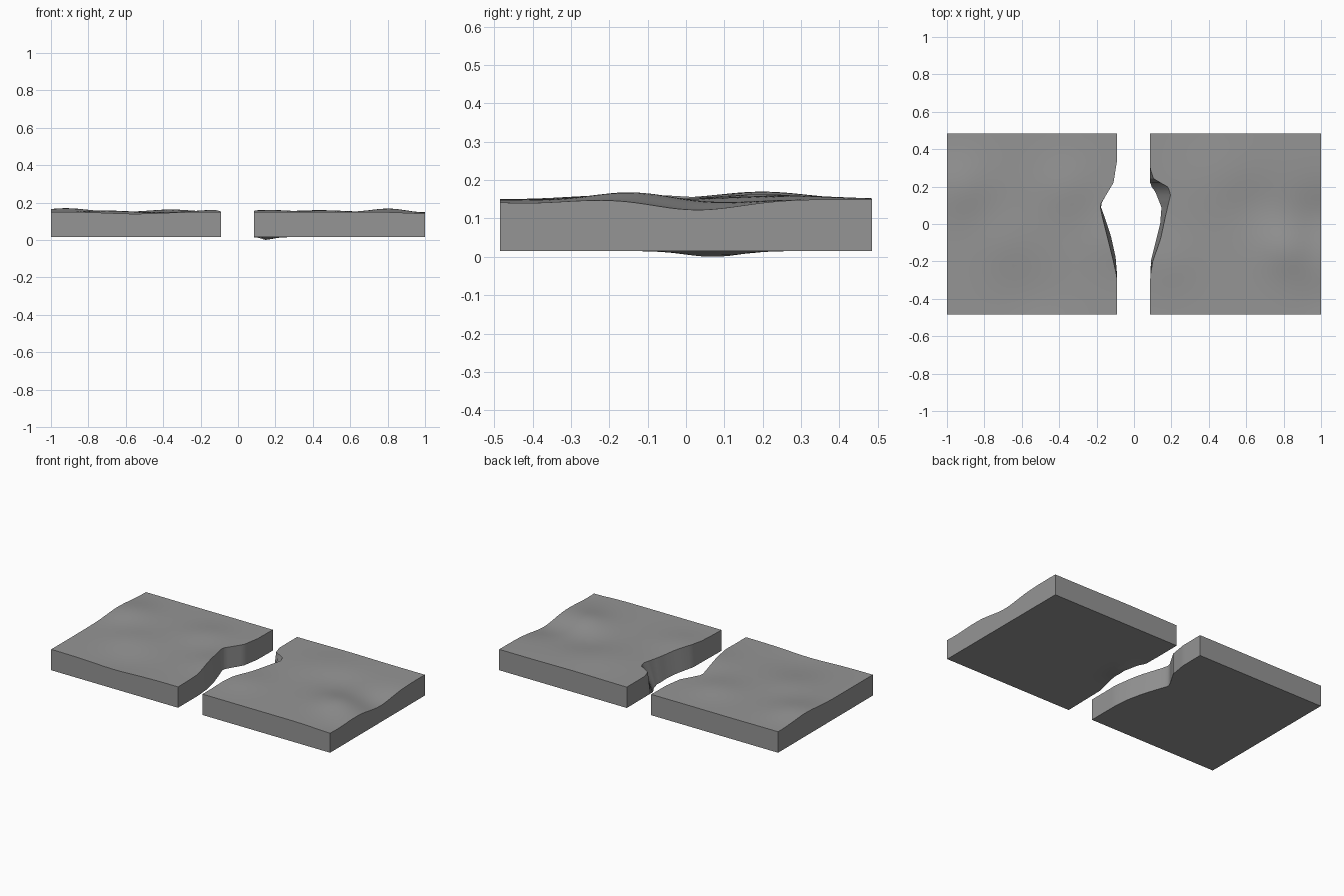
import bpy, bmesh, math

if "Cube" in bpy.data.objects:
    bpy.data.objects.remove(bpy.data.objects["Cube"], do_unlink=True)

stone = bpy.data.materials.new("grey stone")
stone.use_nodes = True
GREY = (0.3, 0.3, 0.3, 1)
stone.diffuse_color = GREY
stone.node_tree.nodes["Principled BSDF"].inputs["Base Color"].default_value = GREY

HALF_Y, FLOOR = 0.485, 0.015
COLS, ROWS = 28, 44

# Broken inner edges as (y, x) points, for the top and the bottom rim
LEFT_TOP = [(-0.485, -0.09), (-0.28, -0.092), (-0.2, -0.11), (-0.06, -0.145), (0.05, -0.172),
            (0.1, -0.182), (0.15, -0.152), (0.22, -0.11), (0.33, -0.092), (0.485, -0.09)]
LEFT_LOW = [(-0.485, -0.09), (-0.28, -0.09), (-0.18, -0.098), (-0.07, -0.122), (0.04, -0.158),
            (0.1, -0.18), (0.15, -0.152), (0.22, -0.11), (0.33, -0.092), (0.485, -0.09)]
RIGHT_TOP = [(-0.485, 0.085), (-0.28, 0.087), (-0.2, 0.1), (-0.08, 0.142), (0.05, 0.17),
             (0.16, 0.197), (0.2, 0.18), (0.24, 0.105), (0.3, 0.085), (0.485, 0.085)]
RIGHT_LOW = [(-0.485, 0.085), (-0.2, 0.09), (-0.08, 0.12), (0, 0.14), (0.09, 0.147),
             (0.17, 0.115), (0.21, 0.087), (0.3, 0.085), (0.485, 0.085)]

# Gentle swells and hollows of the top: x, y, height, radius
SWELLS = [(0.82, -0.13, 0.022, 0.14), (1.0, 0.02, -0.029, 0.17), (-0.92, 0.2, 0.02, 0.16),
          (-0.55, -0.4, -0.012, 0.2), (-0.36, 0.2, 0.013, 0.15), (-0.1, -0.1, 0.012, 0.15),
          (0.18, -0.2, 0.01, 0.15), (0.45, 0.25, 0.01, 0.2), (0.65, 0.1, -0.01, 0.15),
          (-0.7, -0.1, 0.008, 0.15), (1.0, -0.42, -0.01, 0.15)]


def along(points, y):
    for (y0, x0), (y1, x1) in zip(points, points[1:]):
        if y <= y1:
            return x0 + (x1 - x0) * (y - y0) / (y1 - y0)
    return points[-1][1]


def top_height(x, y):
    return 0.15 + sum(h * math.exp(-((x - a) ** 2 + (y - b) ** 2) / (r * r))
                      for a, b, h, r in SWELLS)


def floor_height(x, y):
    if x < 0:
        return FLOOR
    return FLOOR * (1 - math.exp(-((x - 0.14) / 0.06) ** 2 - ((y - 0.07) / 0.1) ** 2))


def slab(name, outer, top_edge, low_edge):
    bm = bmesh.new()

    def sheet(edge, height):
        grid = []
        for j in range(ROWS + 1):
            y = HALF_Y * (2 * j / ROWS - 1)
            inner = along(edge, y)
            row = []
            for i in range(COLS + 1):
                x = outer + (inner - outer) * i / COLS
                row.append(bm.verts.new((x, y, height(x, y))))
            grid.append(row)
        for r0, r1 in zip(grid, grid[1:]):
            for i in range(COLS):
                bm.faces.new((r0[i], r0[i + 1], r1[i + 1], r1[i]))
        return grid

    top = sheet(top_edge, top_height)
    low = sheet(low_edge, floor_height)

    # Walls around the four sides
    def rims(g):
        return [g[0], g[-1], [r[0] for r in g], [r[-1] for r in g]]

    for a, b in zip(rims(top), rims(low)):
        for k in range(len(a) - 1):
            bm.faces.new((a[k], a[k + 1], b[k + 1], b[k]))
    bmesh.ops.recalc_face_normals(bm, faces=bm.faces)
    mesh = bpy.data.meshes.new(name)
    bm.to_mesh(mesh)
    bm.free()
    mesh.materials.append(stone)
    obj = bpy.data.objects.new(name, mesh)
    bpy.context.collection.objects.link(obj)
    bpy.ops.object.select_all(action="DESELECT")
    obj.select_set(True)
    bpy.context.view_layer.objects.active = obj
    bpy.ops.object.shade_smooth_by_angle(angle=math.radians(30))


slab("right_slab", -1, LEFT_TOP, LEFT_LOW)
slab("left_slab", 1, RIGHT_TOP, RIGHT_LOW)
